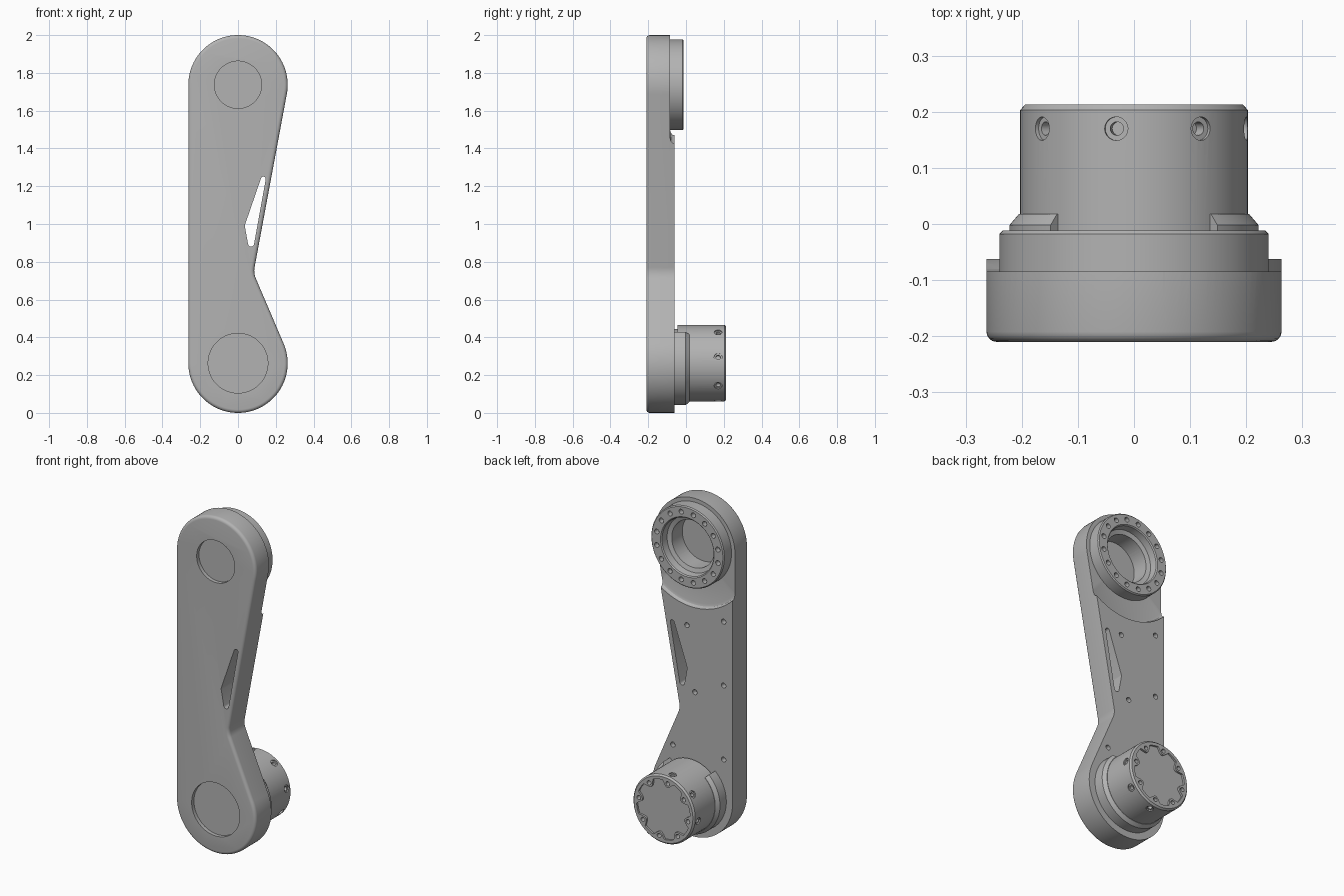
import bpy, bmesh
from math import sin, cos, pi, radians
from mathutils import Vector, Matrix

if "Cube" in bpy.data.objects:
    bpy.data.objects.remove(bpy.data.objects["Cube"], do_unlink=True)

grey = bpy.data.materials.new("machined grey")
grey.use_nodes = True
COLOUR = (0.45, 0.45, 0.45, 1)
grey.diffuse_color = COLOUR
grey.node_tree.nodes["Principled BSDF"].inputs["Base Color"].default_value = COLOUR

TOP, LOW = 1.737, 0.263      # heights of the two joint axes
FRONT, BACK = -0.21, -0.062  # faces of the arm


def finish(name, bm):
    bmesh.ops.recalc_face_normals(bm, faces=bm.faces)
    mesh = bpy.data.meshes.new(name)
    bm.to_mesh(mesh)
    bm.free()
    mesh.materials.append(grey)
    ob = bpy.data.objects.new(name, mesh)
    bpy.context.scene.collection.objects.link(ob)
    return ob


def lathe(name, zc, profile, closed=False, start=0, sweep=360, steps=96):
    """Turn (radius, y) points about the y axis at height zc; angles run from the top towards +x."""
    bm = bmesh.new()
    full = sweep == 360
    rings = []
    for i in range(steps if full else steps + 1):
        a = radians(start + sweep * i / steps)
        rings.append([bm.verts.new((r * sin(a), y, zc + r * cos(a))) for r, y in profile])
    n = len(profile)
    for i in range(steps):
        a, b = rings[i], rings[(i + 1) % len(rings)]
        for j in range(n if closed else n - 1):
            k = (j + 1) % n
            bm.faces.new((a[j], a[k], b[k], b[j]))
    if not full:
        bm.faces.new(rings[0])
        bm.faces.new(rings[-1])
    bmesh.ops.remove_doubles(bm, verts=bm.verts, dist=1e-5)
    return finish(name, bm)


def prism(name, points, y0, y1, bevel=0):
    """Extrude an xz outline from y0 to y1, rounding the edges at y0."""
    bm = bmesh.new()
    face = bm.faces.new([bm.verts.new((x, y0, z)) for x, z in points])
    out = bmesh.ops.extrude_face_region(bm, geom=[face])
    moved = [v for v in out["geom"] if isinstance(v, bmesh.types.BMVert)]
    bmesh.ops.translate(bm, verts=moved, vec=(0, y1 - y0, 0))
    if bevel:
        rim = [e for e in bm.edges if all(abs(v.co.y - y0) < 1e-5 for v in e.verts)]
        bmesh.ops.bevel(bm, geom=rim, offset=bevel, segments=4, profile=0.5, affect="EDGES")
    return finish(name, bm)


def drill(name, pos, direction, radius, depth):
    """Cylinder cutter centred on a surface point."""
    bm = bmesh.new()
    turn = Vector((0, 0, 1)).rotation_difference(Vector(direction)).to_matrix().to_4x4()
    bmesh.ops.create_cone(bm, cap_ends=True, segments=20, radius1=radius, radius2=radius,
                          depth=2 * depth, matrix=Matrix.Translation(pos) @ turn)
    return finish(name, bm)


def cut(ob, cutters):
    for c in cutters:
        m = ob.modifiers.new("cut", "BOOLEAN")
        m.operation, m.solver, m.object = "DIFFERENCE", "EXACT", c
    bpy.context.view_layer.update()
    deps = bpy.context.evaluated_depsgraph_get()
    mesh = bpy.data.meshes.new_from_object(ob.evaluated_get(deps))
    ob.modifiers.clear()
    ob.data = mesh
    for c in cutters:
        bpy.data.objects.remove(c, do_unlink=True)


def arc(cx, cz, r, a0, a1, n):
    return [(cx + r * cos(radians(a0 + (a1 - a0) * i / n)),
             cz + r * sin(radians(a0 + (a1 - a0) * i / n))) for i in range(n + 1)]


# Arm: two round ends, straight on one side and pinched on the other
R = 0.263
knee_r = 0.1
knee_x, knee_z = 0.086 + knee_r, 0.752
outline = (arc(0, TOP, R, -11, 180, 56) + arc(0, LOW, R, 180, 383.4, 60)
           + arc(knee_x, knee_z, knee_r, 203.4, 169, 10))
arm = prism("arm", outline, FRONT, BACK, 0.018)

# Rounded three-cornered slot along the pinched side
slot = (arc(0.134, 1.238, 0.013, -10, 160, 8) + arc(0.054, 0.99, 0.018, 160, 195, 5)
        + arc(0.069, 0.896, 0.016, 195, 350, 8))
cutters = [
    prism("slot_cutter", slot, -0.4, 0.2),
    # front recesses
    lathe("upper_recess", TOP, [(0, -0.3), (0.125, -0.3), (0.125, -0.188), (0, -0.188)]),
    lathe("lower_recess", LOW, [(0, -0.3), (0.158, -0.3), (0.158, -0.188), (0, -0.188)]),
    # thinner upper end with a curved shoulder
    lathe("shoulder", TOP, [(0, -0.085), (0.353, -0.085), (0.366, -0.08), (0.373, -0.071),
                            (0.376, -0.055), (0.376, 0.1), (0, 0.1)]),
    # bore behind the upper joint
    lathe("bore", TOP, [(0, -0.165), (0.14, -0.165), (0.14, 0.1), (0, 0.1)]),
    # index groove on the top
    drill("groove", (0.056, -0.085, 2.0), (0, 1, 0), 0.006, 0.04),
]
for x, z in [(-0.204, 1.33), (0.037, 1.245), (-0.204, 0.95), (-0.015, 0.86),
             (-0.204, 0.51), (0.13, 0.51)]:
    cutters.append(drill("screw_hole", (x, BACK, z), (0, 1, 0), 0.015, 0.03))
cut(arm, cutters)

# Upper bearing ring with a circle of holes
ring = lathe("upper_ring", TOP, [
    (0.14, -0.09), (0.24, -0.09), (0.24, -0.018), (0.234, -0.012), (0.176, -0.012),
    (0.17, -0.018), (0.165, -0.058), (0.14, -0.066)], closed=True)
cut(ring, [drill("ring_hole", (0.205 * sin(a), -0.012, TOP + 0.205 * cos(a)), (0, 1, 0), 0.0145, 0.03)
           for a in [2 * pi * (i + 0.5) / 16 for i in range(16)]])

# Lower hub: stepped drum
END = 0.213
hub = lathe("lower_hub", LOW, [(0, -0.08), (0.182, -0.08), (0.182, -0.045), (0.203, -0.045),
                               (0.203, END - 0.01), (0.194, END), (0, END)])
# Scalloped pocket in the hub face, leaving a lug round each bolt hole
BOLT = radians(-10)
scallop = []
for i in range(160):
    a = 2 * pi * i / 160
    lug = max(0, cos(8 * (a - BOLT))) ** 0.7
    r = 0.176 - 0.036 * lug
    scallop.append((r * sin(a), LOW + r * cos(a)))
cutters = [prism("pocket", scallop, END - 0.012, END + 0.1)]
for i in range(8):
    a = BOLT + i * pi / 4
    cutters.append(drill("bolt_hole", (0.164 * sin(a), END, LOW + 0.164 * cos(a)), (0, 1, 0), 0.0125, 0.03))
    # radial holes with a shallow counterbore
    a = radians(9 + 45 * (i - 2))
    a = radians(36 + 45 * i)
    d = (sin(a), 0, cos(a))
    p = (0.203 * d[0], 0.17, LOW + 0.203 * d[2])
    cutters.append(drill("counterbore", p, d, 0.021, 0.008))
    cutters.append(drill("radial_hole", p, d, 0.012, 0.03))
cut(hub, cutters)

# Collar round the hub, open at the top
collar = lathe("hub_collar", LOW, [(0.175, -0.08), (0.222, -0.08), (0.222, -0.002), (0.205, 0.018),
                                   (0.175, 0.018)], closed=True, start=42, sweep=276)

for ob in (arm, ring, hub, collar):
    bpy.ops.object.select_all(action="DESELECT")
    ob.select_set(True)
    bpy.context.view_layer.objects.active = ob
    bpy.ops.object.shade_smooth_by_angle(angle=radians(30))
